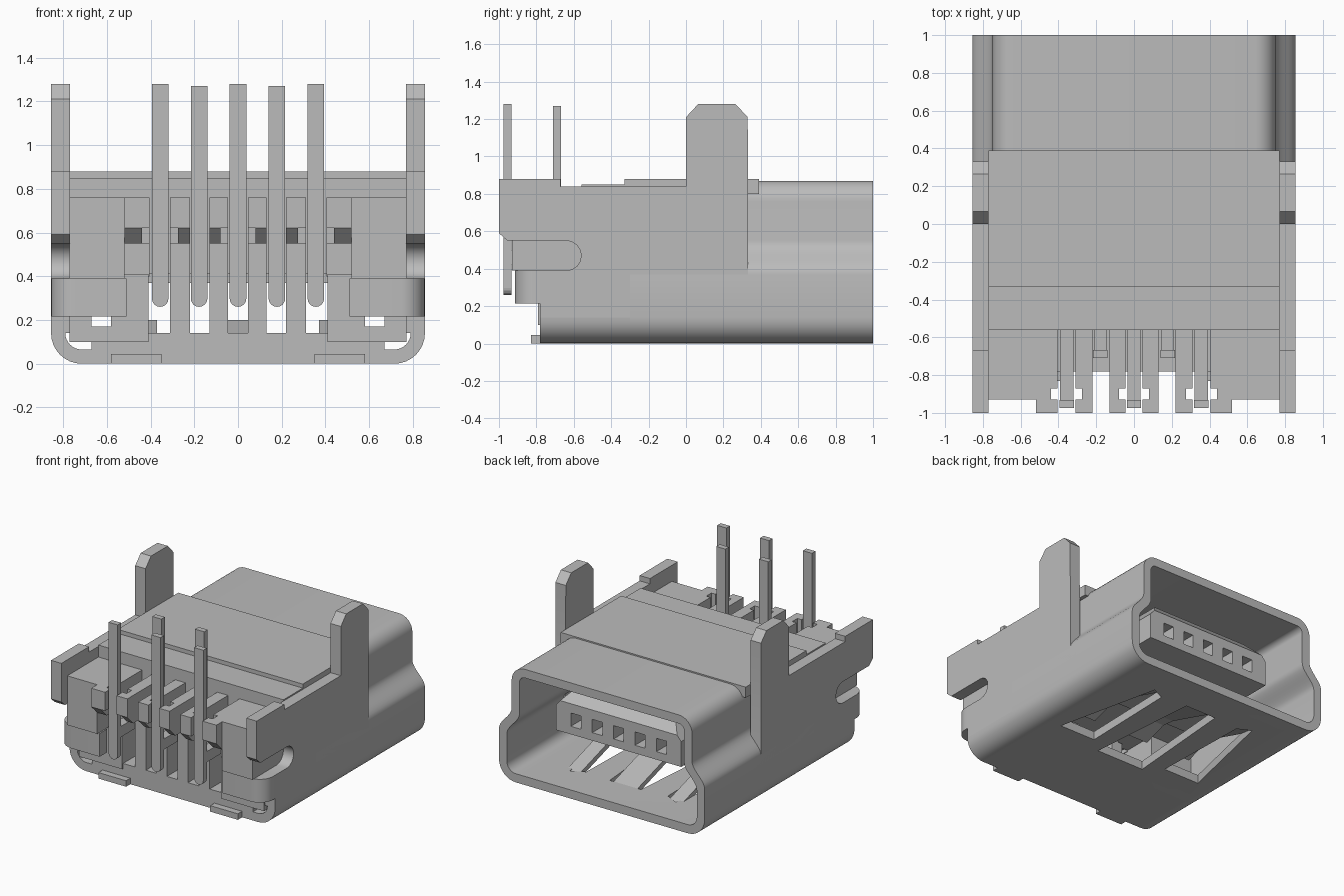
import bpy, bmesh, math
from mathutils import Vector

old = bpy.data.objects.get("Cube")
if old:
    bpy.data.objects.remove(old, do_unlink=True)

grey = bpy.data.materials.new("plain grey")
grey.use_nodes = True
grey.diffuse_color = (0.5, 0.5, 0.5, 1)
grey.node_tree.nodes["Principled BSDF"].inputs["Base Color"].default_value = (0.5, 0.5, 0.5, 1)


def prism(bm, pts, axis, a, b):
    """Extrude a 2D outline along an axis from a to b."""
    place = {"x": lambda t, p: (t, p[0], p[1]),
             "y": lambda t, p: (p[0], t, p[1]),
             "z": lambda t, p: (p[0], p[1], t)}[axis]
    lo = [bm.verts.new(place(a, p)) for p in pts]
    hi = [bm.verts.new(place(b, p)) for p in pts]
    n = len(pts)
    bm.faces.new(lo)
    bm.faces.new(hi[::-1])
    for i in range(n):
        j = (i + 1) % n
        bm.faces.new((lo[i], hi[i], hi[j], lo[j]))


def part(name, solids):
    """Make one object out of (outline, axis, start, end) solids."""
    bm = bmesh.new()
    for s in solids:
        prism(bm, *s)
    bmesh.ops.recalc_face_normals(bm, faces=bm.faces[:])
    mesh = bpy.data.meshes.new(name)
    bm.to_mesh(mesh)
    bm.free()
    obj = bpy.data.objects.new(name, mesh)
    bpy.context.collection.objects.link(obj)
    mesh.materials.append(grey)
    return obj


def box(x0, x1, y0, y1, z0, z1):
    return ([(x0, y0), (x1, y0), (x1, y1), (x0, y1)], "z", z0, z1)


def both(*solids):
    """Return the solids with their copies mirrored in x."""
    out = list(solids)
    for pts, axis, a, b in solids:
        if axis == "x":
            out.append((pts, axis, -b, -a))
        else:
            out.append(([(-p[0], p[1]) for p in pts], axis, a, b))
    return out


def arc(cx, cy, r, start, end, n=8):
    angles = [math.radians(start + (end - start) * i / n) for i in range(n + 1)]
    return [(cx + r * math.cos(t), cy + r * math.sin(t)) for t in angles]


def smooth(obj):
    for p in obj.data.polygons:
        p.use_smooth = True
    obj.data.set_sharp_from_angle(angle=math.radians(30))


def cut(obj, cutter):
    mod = obj.modifiers.new("cut", "BOOLEAN")
    mod.object = cutter
    mod.solver = "EXACT"
    bpy.context.view_layer.objects.active = obj
    bpy.ops.object.modifier_apply(modifier=mod.name)
    bpy.data.objects.remove(cutter, do_unlink=True)


def shell_outline(t):
    """Mouth cross-section: wide below, narrow above, inset by t."""
    half = arc(0.715, 0.14, 0.14 - t, -90, 0)
    for i in range(11):
        f = i / 10
        half.append((0.855 - t - 0.105 * (1 - math.cos(math.pi * f)) / 2,
                     0.37 + 0.18 * f - 0.4 * t))
    half += arc(0.64, 0.76, 0.11 - t, 0, 90)
    return half + [(-x, z) for x, z in half[::-1]]


# Mouth shell with spring cutouts in its floor
shell = part("mouth_shell", [(shell_outline(0), "y", -0.3, 1)])
cut(shell, part("mouth_cutter", [(shell_outline(0.065), "y", -0.4, 1.1)]))
side_slot = [(0.34, 0.7), (0.44, 0.75), (0.62, -0.05), (0.32, -0.05)]
centre_slot = [(-0.13, 0.72), (0.13, 0.72), (0.2, -0.15), (-0.2, -0.15)]
cut(shell, part("slot_cutter", both((side_slot, "z", -0.1, 0.12))
                + [(centre_slot, "z", -0.1, 0.12)]))
smooth(shell)

# Contact springs rising out of the floor
hump = [(0.76, 0.01), (0.76, 0.05), (0.3, 0.19), (0.2, 0.2), (0.02, 0.13),
        (0.02, 0.1), (0.2, 0.16), (0.3, 0.15)]
part("floor_springs", both((hump, "x", 0.37, 0.48)) + [(hump, "x", -0.1, 0.1)])

# Rear floor, curling up at both sides
floor = arc(0.715, 0.14, 0.14, -90, 0) + arc(0.715, 0.14, 0.075, 0, -90)
rear = part("rear_floor", both((floor, "y", -0.78, -0.3))
            + [box(-0.715, 0.715, -0.78, -0.3, 0, 0.065)]
            + both(box(0.35, 0.58, -0.83, -0.78, 0, 0.045)))
smooth(rear)

# Side plates with solder fin, rear slot and front slit
side = [(-0.78, 0.14), (0.39, 0.14)] + arc(0.36, 0.33, 0.028, 0, -180)
side += [(0.33, 1.21), (0.265, 1.28), (0.065, 1.28), (0, 1.21), (0, 0.84),
         (-0.67, 0.84), (-0.67, 0.88), (-1, 0.88), (-1, 0.59), (-0.955, 0.55)]
side += arc(-0.64, 0.47, 0.08, 90, -90) + [(-0.78, 0.39)]
smooth(part("side_plates", both((side, "x", 0.769, 0.855))))

# Tabs wrapped around the rear corners
tab = [(0.51, -0.83), (0.51, -0.915)] + arc(0.745, -0.805, 0.11, -90, 0)
tab += [(0.855, -0.78), (0.77, -0.78), (0.77, -0.83)]
smooth(part("corner_tabs", both((tab, "z", 0.215, 0.39))))

# Top plates
part("top_plate", [box(-0.77, 0.77, -0.33, 0.39, 0.8, 0.88)])
part("top_step", [box(-0.77, 0.77, -0.56, -0.33, 0.78, 0.85)])

# Insulator body, open below behind the contacts
part("insulator_body", [box(-0.77, 0.77, -0.56, 0, 0.41, 0.8)]
     + both(box(0.52, 0.77, -0.93, -0.56, 0.39, 0.76),
            box(0.67, 0.77, -0.79, -0.3, 0.1, 0.41),
            box(0.58, 0.67, -0.79, -0.3, 0.22, 0.41),
            box(0.41, 0.58, -0.79, -0.3, 0.17, 0.41),
            box(0.41, 0.67, -0.79, -0.5, 0.1, 0.17))
     + [box(-0.67, 0.67, -0.78, -0.5, 0.06, 0.14)])

# Comb teeth between the contacts
tooth = [(-0.56, 0.76), (-1, 0.76), (-1, 0.62), (-0.93, 0.55), (-0.78, 0.55),
         (-0.78, 0.13), (-0.5, 0.13), (-0.5, 0.76)]
notched = [(-0.56, 0.76), (-0.87, 0.76), (-0.87, 0.55), (-0.78, 0.55),
           (-0.78, 0.4), (-0.56, 0.4)]
teeth = []
for x0, x1, n0, n1 in ((0.08, 0.13, 0.045, 0.08), (0.22, 0.275, 0.275, 0.31),
                       (0.44, 0.52, 0.405, 0.44)):
    teeth += both((tooth, "x", x0, x1), (notched, "x", n0, n1),
                  box(n0, n1, -1, -0.93, 0.62, 0.76))
ribs = both(box(0.045, 0.08, -0.78, -0.5, 0.13, 0.4),
            box(0.275, 0.31, -0.78, -0.5, 0.13, 0.4))
part("comb_teeth", teeth + ribs)

# Five contact pins in two staggered rows
pins = []
for i in range(-2, 3):
    x = 0.178 * i
    y, top = (-0.975, 1.28) if i % 2 == 0 else (-0.71, 1.27)
    outline = arc(x, 0.298, 0.038, 180, 360) + [(x + 0.038, top), (x - 0.038, top)]
    pins += [(outline, "y", y, y + 0.042),
             box(x - 0.035, x + 0.035, y + 0.03, -0.5, 0.42, 0.5)]
part("contact_pins", pins)

# Tongue inside the mouth, chamfered at the front and pierced by sockets
profile = [(-0.52, 0.37), (0.52, 0.37), (0.52, 0.56), (0.4, 0.7), (-0.4, 0.7), (-0.52, 0.56)]
tongue = part("tongue", [(profile, "y", -0.05, 0.8)])
bm = bmesh.new()
bm.from_mesh(tongue.data)
bmesh.ops.bisect_plane(bm, geom=bm.verts[:] + bm.edges[:] + bm.faces[:],
                       plane_co=Vector((0, 0.8, 0.6)), plane_no=Vector((0, 1, 1)),
                       clear_outer=True)
bmesh.ops.holes_fill(bm, edges=[e for e in bm.edges if e.is_boundary], sides=0)
bmesh.ops.recalc_face_normals(bm, faces=bm.faces[:])
bm.to_mesh(tongue.data)
bm.free()
cut(tongue, part("socket_cutter", [box(0.178 * i - 0.042, 0.178 * i + 0.042, 0.55, 0.9, 0.43, 0.53)
                                   for i in range(-2, 3)]))
